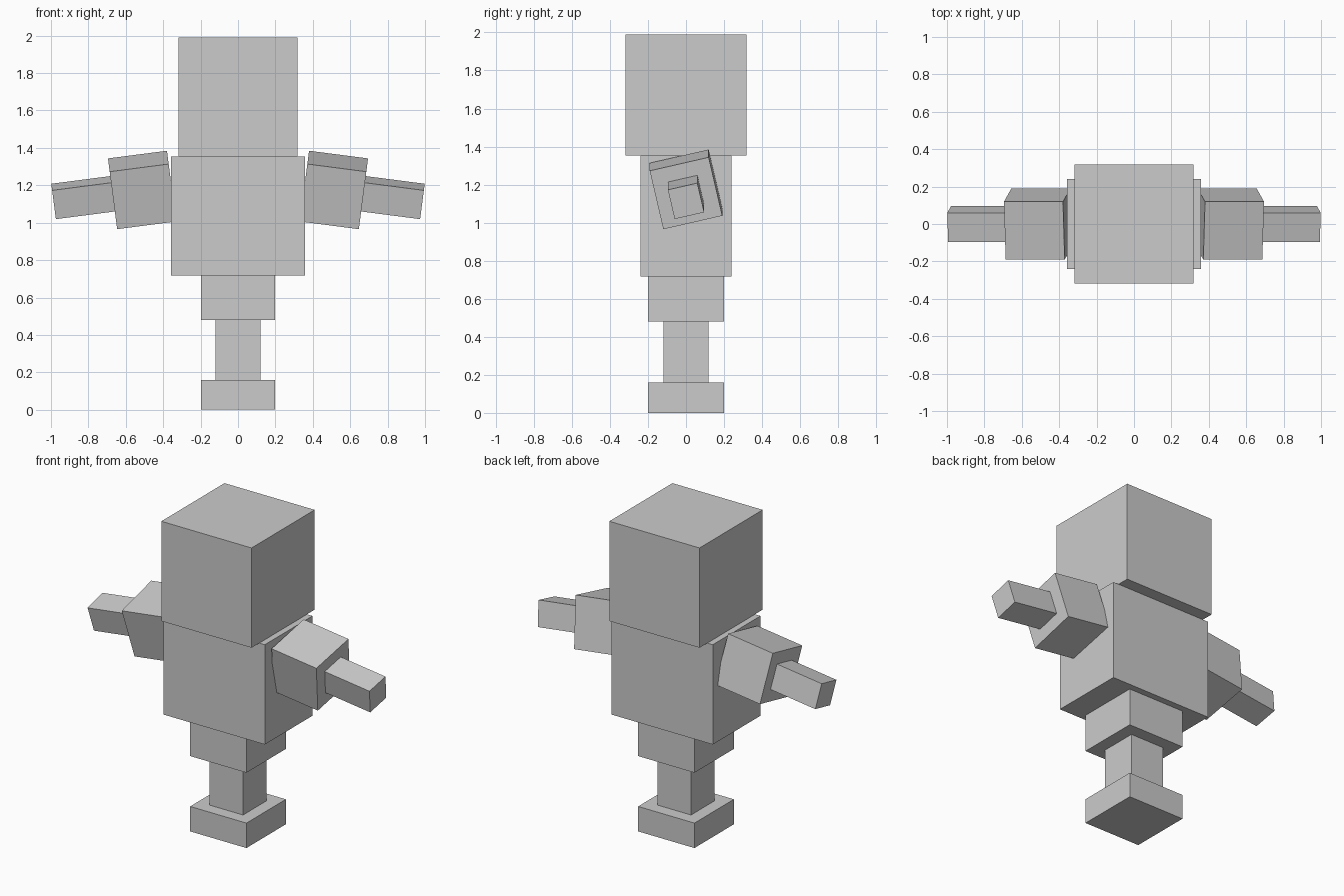
import bpy
from math import radians
from mathutils import Euler, Matrix, Vector

default_cube = bpy.data.objects.get("Cube")
if default_cube:
    bpy.data.objects.remove(default_cube, do_unlink=True)

# Single flat grey
GREY = (0.6, 0.6, 0.6, 1.0)
grey = bpy.data.materials.new("plain_grey")
grey.use_nodes = True
grey.diffuse_color = GREY
grey.node_tree.nodes["Principled BSDF"].inputs["Base Color"].default_value = GREY


def box(name, size, centre, turn=None):
    """Add a flat-faced box with its scale and turn baked into the mesh."""
    bpy.ops.mesh.primitive_cube_add(size=1)
    obj = bpy.context.object
    obj.name = name
    turn = turn or Matrix.Identity(3)
    obj.data.transform(turn.to_4x4() @ Matrix.Diagonal((*size, 1)))
    obj.location = centre
    obj.data.materials.append(grey)
    return obj


# Stacked body, from the ground up: name, width, depth, bottom, top
for name, width, depth, bottom, top in (
    ("foot", 0.397, 0.397, 0, 0.159),
    ("lower_leg", 0.238, 0.238, 0.159, 0.48),
    ("hips", 0.397, 0.397, 0.48, 0.718),
    ("torso", 0.714, 0.48, 0.718, 1.354),
    ("head", 0.636, 0.636, 1.354, 1.99),
):
    box(name, (width, depth, top - bottom), (0, 0, (bottom + top) / 2))

# Arms droop outwards and roll about their own length
UNIT = 0.318
for side, sign in (("left", 1), ("right", -1)):
    turn = Euler((radians(13), sign * radians(7.4), 0)).to_matrix()
    step = turn @ Vector((sign * UNIT, 0, 0))
    upper = Vector((sign * 0.513, 0, 1.175))
    box(side + "_upper_arm", (UNIT, UNIT, UNIT), upper, turn)
    box(side + "_forearm", (UNIT, UNIT / 2, UNIT / 2), upper + step, turn)
